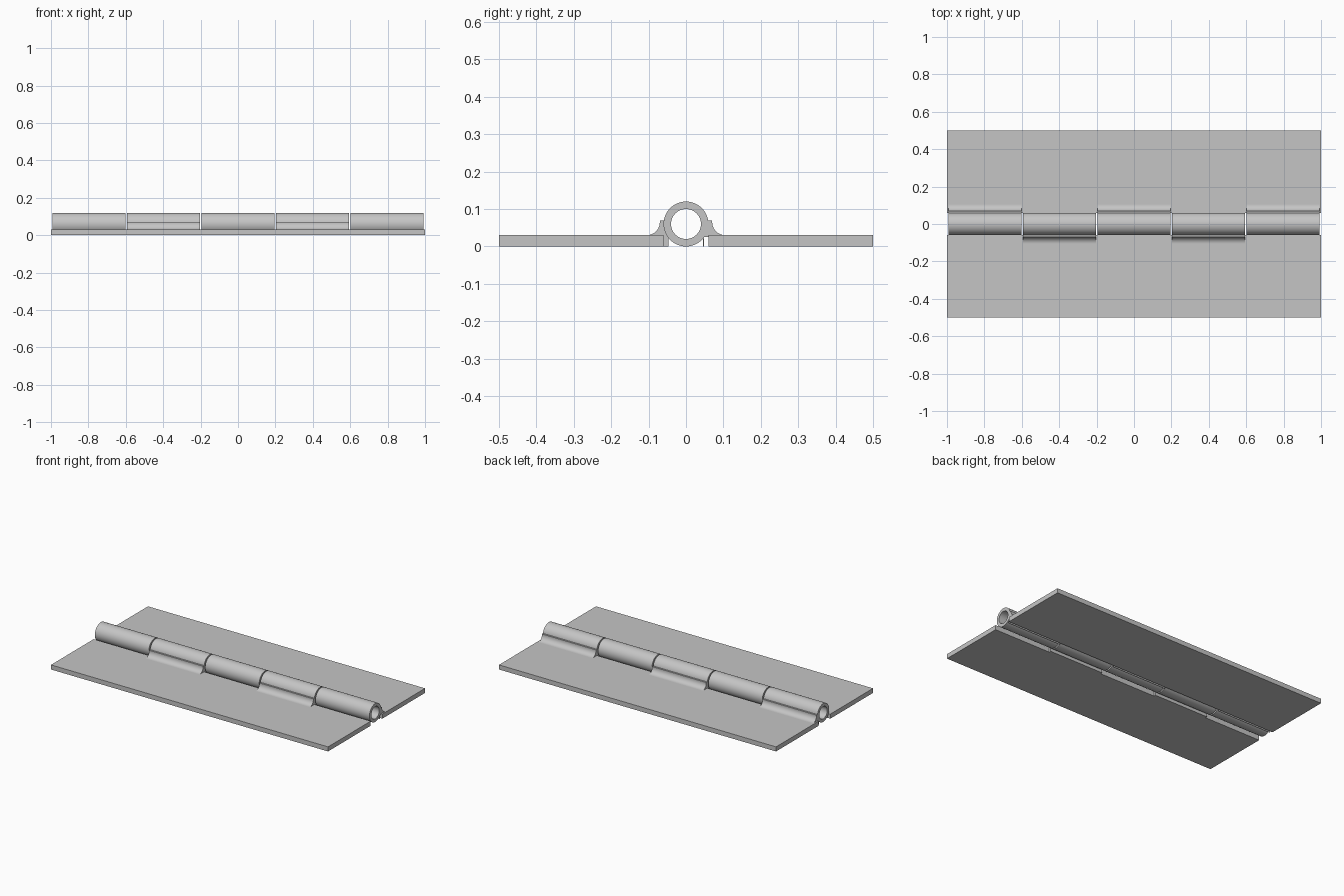
import bpy, bmesh, math

cube = bpy.data.objects.get("Cube")
if cube:
    bpy.data.objects.remove(cube, do_unlink=True)

steel = bpy.data.materials.new("grey_steel")
steel.use_nodes = True
COLOUR = (0.56, 0.56, 0.56, 1)
steel.diffuse_color = COLOUR
steel.node_tree.nodes["Principled BSDF"].inputs["Base Color"].default_value = COLOUR

AXIS_Z, OUTER, INNER = 0.06, 0.06, 0.04
THICK, REACH, GAP = 0.03, 0.5, 0.06
PITCH, WIDTH = 0.398, 0.39
SEGMENTS = 48


def finish(name, bm):
    bmesh.ops.recalc_face_normals(bm, faces=bm.faces)
    mesh = bpy.data.meshes.new(name)
    bm.to_mesh(mesh)
    bm.free()
    mesh.materials.append(steel)
    obj = bpy.data.objects.new(name, mesh)
    bpy.context.collection.objects.link(obj)
    bpy.ops.object.select_all(action="DESELECT")
    obj.select_set(True)
    bpy.context.view_layer.objects.active = obj
    bpy.ops.object.shade_smooth_by_angle(angle=math.radians(30))
    return obj


def extrude_profile(name, points, x, width, side):
    """Extrude a (y, z) outline along x; side mirrors it to front or back."""
    bm = bmesh.new()
    face = bm.faces.new([bm.verts.new((x - width / 2, side * y, z)) for y, z in points])
    grown = bmesh.ops.extrude_face_region(bm, geom=[face], use_keep_orig=True)["geom"]
    verts = [g for g in grown if isinstance(g, bmesh.types.BMVert)]
    bmesh.ops.translate(bm, verts=verts, vec=(width, 0, 0))
    return finish(name, bm)


def tube(name, x, width):
    """Hollow barrel lying along x."""
    bm = bmesh.new()
    rings = []
    for radius, end in ((OUTER, -1), (OUTER, 1), (INNER, 1), (INNER, -1)):
        rings.append([bm.verts.new((x + end * width / 2,
                                    radius * math.cos(math.tau * i / SEGMENTS),
                                    AXIS_Z + radius * math.sin(math.tau * i / SEGMENTS)))
                      for i in range(SEGMENTS)])
    for a, b in zip(rings, rings[1:] + rings[:1]):
        for i in range(SEGMENTS):
            j = (i + 1) % SEGMENTS
            bm.faces.new((a[i], a[j], b[j], b[i]))
    return finish(name, bm)


# Flat leaves
leaf = [(GAP, 0), (REACH, 0), (REACH, THICK), (GAP, THICK)]
extrude_profile("front_leaf", leaf, 0, 2, -1)
extrude_profile("back_leaf", leaf, 0, 2, 1)

# Concave fillet joining a leaf to its knuckles, topped by a small ledge
fillet = [(0.105 - 0.035 * math.sin(a), 0.065 - 0.035 * math.cos(a))
          for a in (math.radians(90) * i / 10 for i in range(11))]
fillet += [(0.07, 0.07), (0.055, 0.07)]
feet = {-1: [(0.047, 0.03), (0.047, 0), (GAP, 0), (GAP, THICK)],
        1: [(0.05, 0.025), (GAP, 0.025), (GAP, THICK)]}

# Five knuckles, alternating between the back and front leaf
for k in range(5):
    side = 1 if k % 2 == 0 else -1
    x = (k - 2) * PITCH
    tube(f"knuckle_{k + 1}", x, WIDTH)
    extrude_profile(f"knuckle_web_{k + 1}", fillet + feet[side], x, WIDTH, side)
    # Thin lip under the back knuckles
    if side == 1:
        lip = [(0.046, 0), (0.048, 0), (0.048, 0.026), (0.046, 0.026)]
        extrude_profile(f"knuckle_lip_{k + 1}", lip, x, WIDTH, side)
